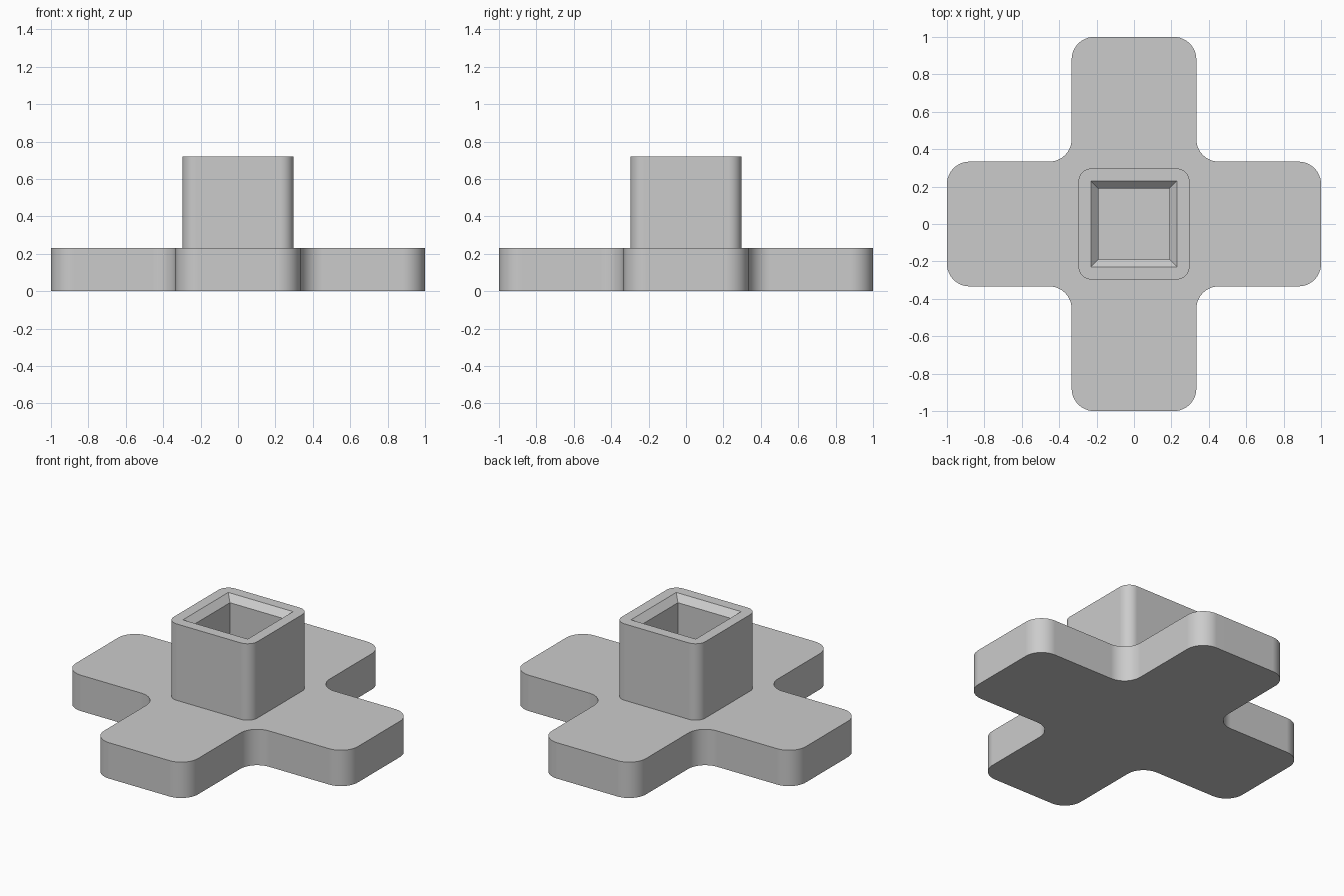
import bpy, bmesh, math
from mathutils import Vector

cube = bpy.data.objects.get("Cube")
if cube:
    bpy.data.objects.remove(cube, do_unlink=True)

# One grey material
grey = bpy.data.materials.new("plain grey")
grey.use_nodes = True
colour = (0.6, 0.6, 0.6, 1.0)
grey.diffuse_color = colour
grey.node_tree.nodes["Principled BSDF"].inputs["Base Color"].default_value = colour


def rounded(points, radius, steps=12):
    """Round every right-angled corner of a closed outline, inner or outer."""
    out = []
    for i, p in enumerate(points):
        p = Vector(p)
        a = (Vector(points[i - 1]) - p).normalized()
        b = (Vector(points[(i + 1) % len(points)]) - p).normalized()
        centre = p + (a + b) * radius
        for k in range(steps + 1):
            t = math.pi / 2 * k / steps
            out.append(centre - (b * math.cos(t) + a * math.sin(t)) * radius)
    return out


def square(h):
    return [(-h, -h), (h, -h), (h, h), (-h, h)]


def ring(bm, points, z):
    verts = [bm.verts.new((p[0], p[1], z)) for p in points]
    edges = [bm.edges.new((v, verts[(i + 1) % len(verts)])) for i, v in enumerate(verts)]
    return verts, edges


def walls(bm, lower, upper):
    n = len(lower)
    for i in range(n):
        j = (i + 1) % n
        bm.faces.new((lower[i], lower[j], upper[j], upper[i]))


def finish(bm, name):
    bmesh.ops.recalc_face_normals(bm, faces=bm.faces)
    mesh = bpy.data.meshes.new(name)
    bm.to_mesh(mesh)
    bm.free()
    mesh.materials.append(grey)
    obj = bpy.data.objects.new(name, mesh)
    bpy.context.collection.objects.link(obj)
    bpy.ops.object.select_all(action='DESELECT')
    obj.select_set(True)
    bpy.context.view_layer.objects.active = obj
    bpy.ops.object.shade_smooth_by_angle(angle=math.radians(30))
    # Keep the broad faces flat next to the rounded corners
    obj.modifiers.new("Flat faces", 'WEIGHTED_NORMAL').keep_sharp = True
    return obj


PLATE_TOP, POST_TOP = 0.23, 0.72
ARM = 1 / 3

# Cross-shaped base plate with rounded arm ends and filleted inner corners
outline = []
quarter = [(ARM, -ARM), (1, -ARM), (1, ARM)]
for turn in range(4):
    for x, y in quarter:
        for _ in range(turn):
            x, y = -y, x
        outline.append((x, y))
bm = bmesh.new()
cross = rounded(outline, 0.12)
low, _ = ring(bm, cross, 0)
high, _ = ring(bm, cross, PLATE_TOP)
walls(bm, low, high)
bm.faces.new(low)
bm.faces.new(high)
finish(bm, "base_plate")

# Hollow square post with a chamfered socket; the plate forms the socket floor
bm = bmesh.new()
foot = PLATE_TOP - 0.03
outer = rounded(square(0.297), 0.07)
out_low, out_low_e = ring(bm, outer, foot)
out_high, out_high_e = ring(bm, outer, POST_TOP)
in_low, in_low_e = ring(bm, square(0.19), foot)
in_mid, _ = ring(bm, square(0.19), POST_TOP - 0.04)
in_high, in_high_e = ring(bm, square(0.23), POST_TOP)
walls(bm, out_low, out_high)
walls(bm, in_low, in_mid)
walls(bm, in_mid, in_high)
for edges, up in ((out_low_e + in_low_e, -1), (out_high_e + in_high_e, 1)):
    bmesh.ops.triangle_fill(bm, edges=edges, use_beauty=True, normal=(0, 0, up))
finish(bm, "socket_post")
